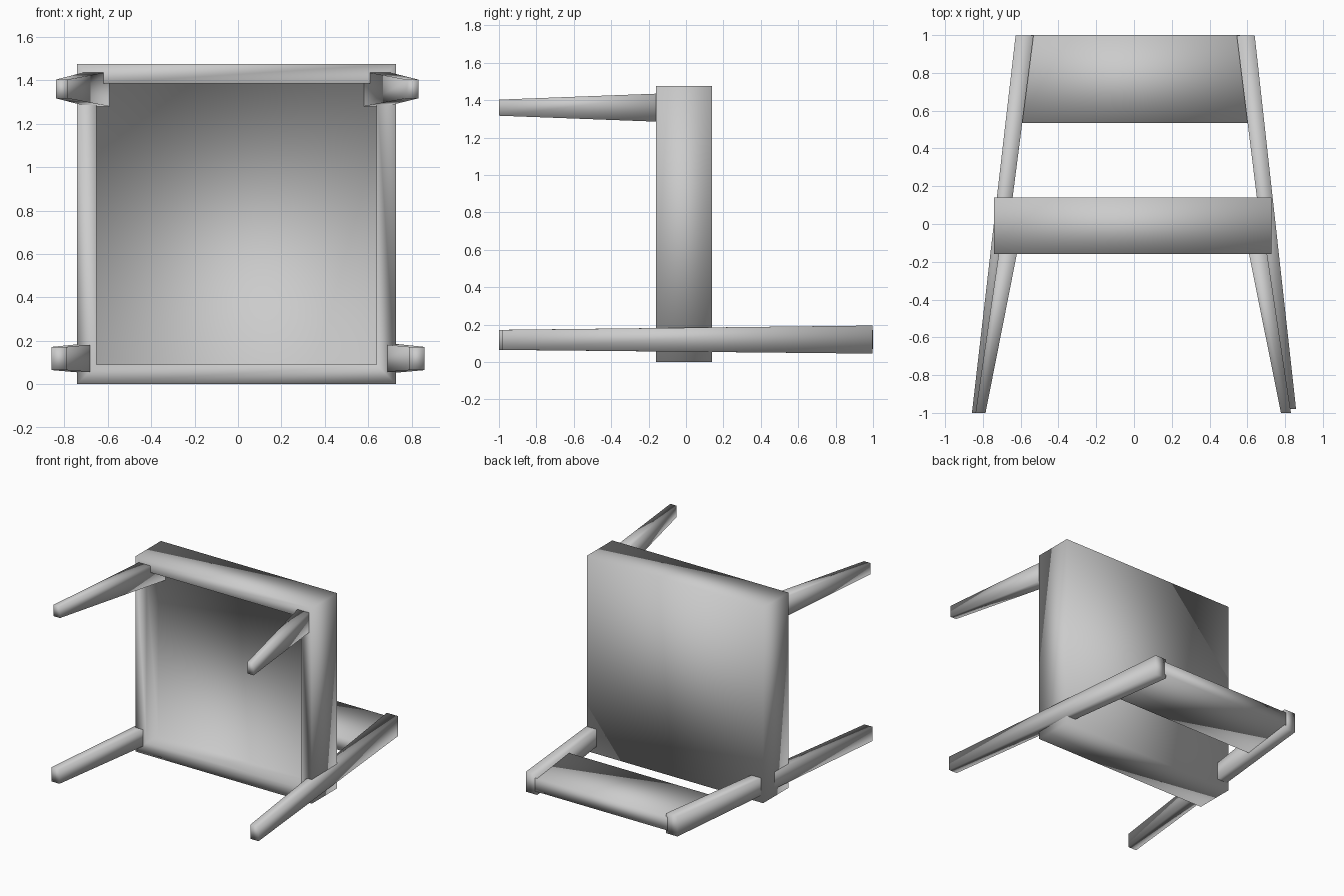
import bpy, bmesh
from mathutils import Vector

# Remove the default cube
cube = bpy.data.objects.get("Cube")
if cube:
    bpy.data.objects.remove(cube, do_unlink=True)

# Single painted finish
grey = bpy.data.materials.new("light_grey")
grey.use_nodes = True
colour = (0.6, 0.6, 0.6, 1)
grey.diffuse_color = colour
grey.node_tree.nodes["Principled BSDF"].inputs["Base Color"].default_value = colour


def finish(bm, name):
    bmesh.ops.recalc_face_normals(bm, faces=bm.faces[:])
    for face in bm.faces:
        face.smooth = True
    mesh = bpy.data.meshes.new(name)
    bm.to_mesh(mesh)
    bm.free()
    mesh.materials.append(grey)
    obj = bpy.data.objects.new(name, mesh)
    bpy.context.collection.objects.link(obj)
    return obj


def tapered_block(start, end):
    """Box lofted along y; each end is (y, x0, x1, z0, z1)."""
    bm = bmesh.new()
    rings = []
    for y, x0, x1, z0, z1 in (start, end):
        corners = ((x0, z0), (x1, z0), (x1, z1), (x0, z1))
        rings.append([bm.verts.new((x, y, z)) for x, z in corners])
    a, b = rings
    bm.faces.new(a)
    bm.faces.new(b[::-1])
    for i in range(4):
        j = (i + 1) % 4
        bm.faces.new((a[i], b[i], b[j], a[j]))
    bmesh.ops.recalc_face_normals(bm, faces=bm.faces[:])
    return bm


# Seat with hollow underside, open towards the front
seat = tapered_block((-0.16, -0.742, 0.728, 0, 1.475),
                     (0.14, -0.742, 0.728, 0, 1.475))
under = min(seat.faces, key=lambda f: f.calc_center_median().y)
bmesh.ops.inset_region(seat, faces=[under], thickness=0.128)
hollow = bmesh.ops.extrude_face_region(seat, geom=[under])
bmesh.ops.delete(seat, geom=[under], context='FACES_ONLY')
bmesh.ops.translate(seat, vec=Vector((0, 0.14, 0)),
                    verts=[v for v in hollow["geom"] if isinstance(v, bmesh.types.BMVert)])
finish(seat, "seat")

# Legs, splayed outwards and tapering to the feet
for side, label, tip in ((-1, "right", -1.0), (1, "left", -0.98)):
    def section(y, outer, inner, z0, z1, shift=0):
        x0, x1 = sorted((side * outer + shift, side * inner + shift))
        return (y, x0, x1, z0, z1)

    finish(tapered_block(section(-1, 0.835, 0.782, 1.317, 1.403, -0.004),
                         section(-0.02, 0.69, 0.587, 1.28, 1.44, -0.006)),
           "front_leg_" + label)
    finish(tapered_block(section(tip, 0.858, 0.79, 0.065, 0.172),
                         section(0.997, 0.633, 0.538, 0.045, 0.195, 0.006)),
           "back_leg_" + label)

# Backrest panel spanning the back legs
finish(tapered_block((0.535, -0.6, 0.61, 0.07, 0.17),
                     (1.0, -0.545, 0.56, 0.07, 0.17)), "backrest")
